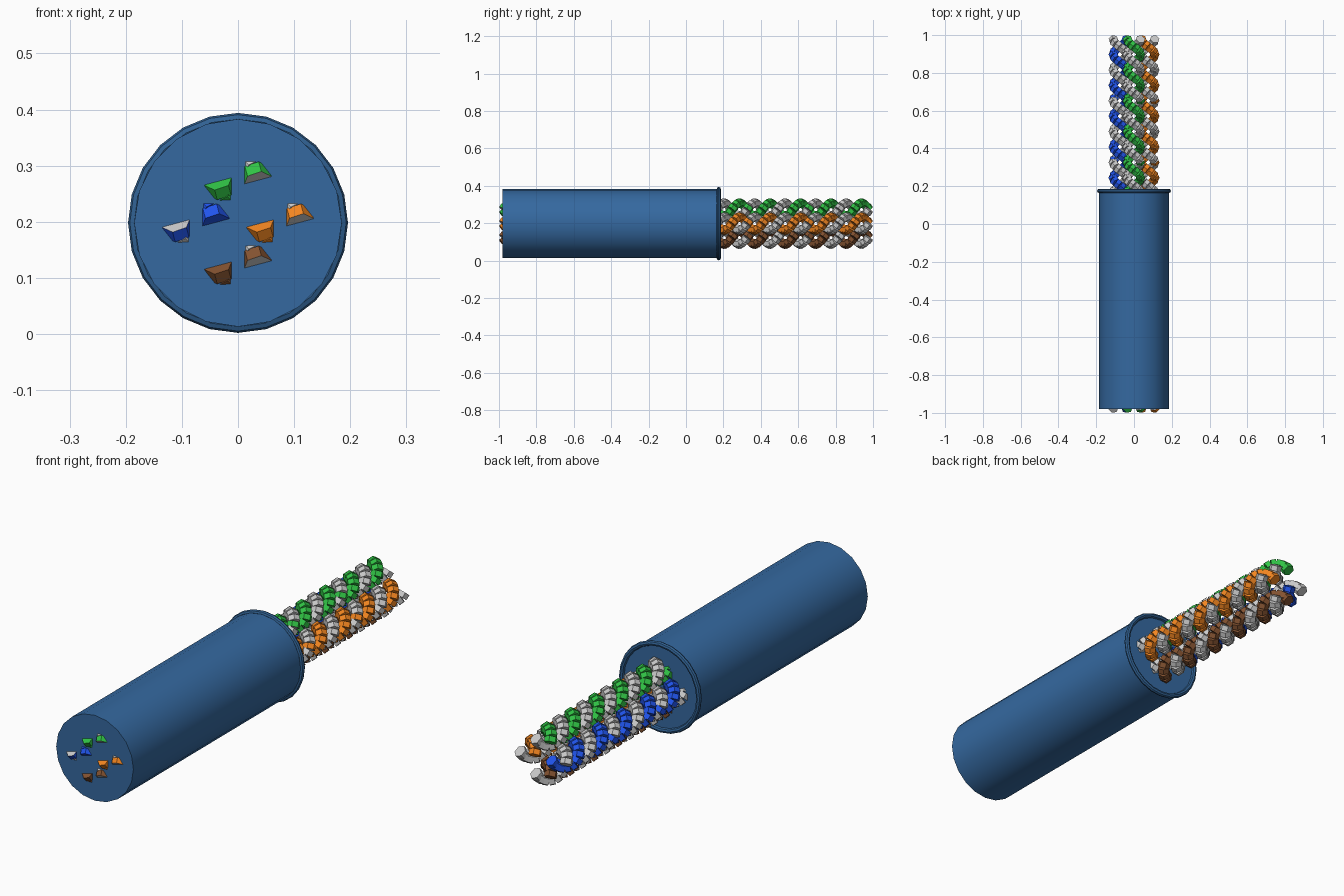
import bpy, bmesh
from math import pi, cos, sin
from mathutils import Vector, Matrix

if "Cube" in bpy.data.objects:
    bpy.data.objects.remove(bpy.data.objects["Cube"])

CZ = 0.198            # height of the cable axis
Y0, Y1 = -0.979, 0.979
TURNS, PER_TURN = 12, 12
TWIST_R, WIRE_R, SIDES = 0.035, 0.026, 6


def material(name, rgb):
    m = bpy.data.materials.new(name)
    m.diffuse_color = (*rgb, 1)
    m.use_nodes = True
    m.node_tree.nodes["Principled BSDF"].inputs["Base Color"].default_value = m.diffuse_color
    return m


def wire(name, center, phase, mats, band_every=0):
    """Helical strand built from a chain of short straight cylinders."""
    bm = bmesh.new()
    n = TURNS * PER_TURN

    def point(i):
        a = phase + 2 * pi * i / PER_TURN
        return Vector((center[0] + TWIST_R * cos(a),
                       Y0 + (Y1 - Y0) * i / n,
                       center[1] + TWIST_R * sin(a)))

    for i in range(n):
        p, q = point(i), point(i + 1)
        d = q - p
        rot = d.to_track_quat('Z', 'Y').to_matrix().to_4x4()
        res = bmesh.ops.create_cone(
            bm, cap_ends=True, segments=SIDES, radius1=WIRE_R, radius2=WIRE_R,
            depth=d.length, matrix=Matrix.Translation((p + q) / 2) @ rot)
        # coloured marking band on the light strand
        if band_every and i % band_every == 0:
            for f in {f for v in res['verts'] for f in v.link_faces}:
                if len(f.verts) == 4:
                    f.material_index = 1
    me = bpy.data.meshes.new(name)
    bm.to_mesh(me)
    bm.free()
    for m in mats:
        me.materials.append(m)
    ob = bpy.data.objects.new(name, me)
    bpy.context.collection.objects.link(ob)


# outer jacket
blue_jacket = material("jacket_blue", (0.035, 0.14, 0.35))
bpy.ops.mesh.primitive_cylinder_add(vertices=20, radius=0.185, depth=1.155,
                                    location=(0, -0.4025, CZ),
                                    rotation=(pi / 2, 0, 0))
jacket = bpy.context.object
jacket.name = "jacket"
jacket.data.materials.append(blue_jacket)
bpy.ops.object.shade_smooth_by_angle()

# rolled rim at the stripped edge
bpy.ops.mesh.primitive_torus_add(major_segments=24, minor_segments=8,
                                 major_radius=0.185, minor_radius=0.011,
                                 location=(0, 0.175, CZ),
                                 rotation=(pi / 2, 0, 0))
rim = bpy.context.object
rim.name = "jacket_rim"
rim.data.materials.append(material("rim_blue", (0.03, 0.12, 0.29)))
bpy.ops.object.shade_smooth_by_angle()

# four twisted pairs: one solid strand and one light strand each
white = material("light_grey", (0.8, 0.8, 0.8))
pairs = [("orange", (0.075, CZ), (0.90, 0.24, 0.015), 0),
         ("green", (0, CZ + 0.075), (0.03, 0.55, 0.06), 0),
         ("blue", (-0.075, CZ), (0.015, 0.09, 0.85), pi),
         ("brown", (0, CZ - 0.075), (0.23, 0.085, 0.03), 0)]
for name, center, rgb, phase in pairs:
    mat = material(name, rgb)
    wire(name + "_wire", center, phase + pi, [mat])
    wire(name + "_light_wire", center, phase, [white, mat], 24)
